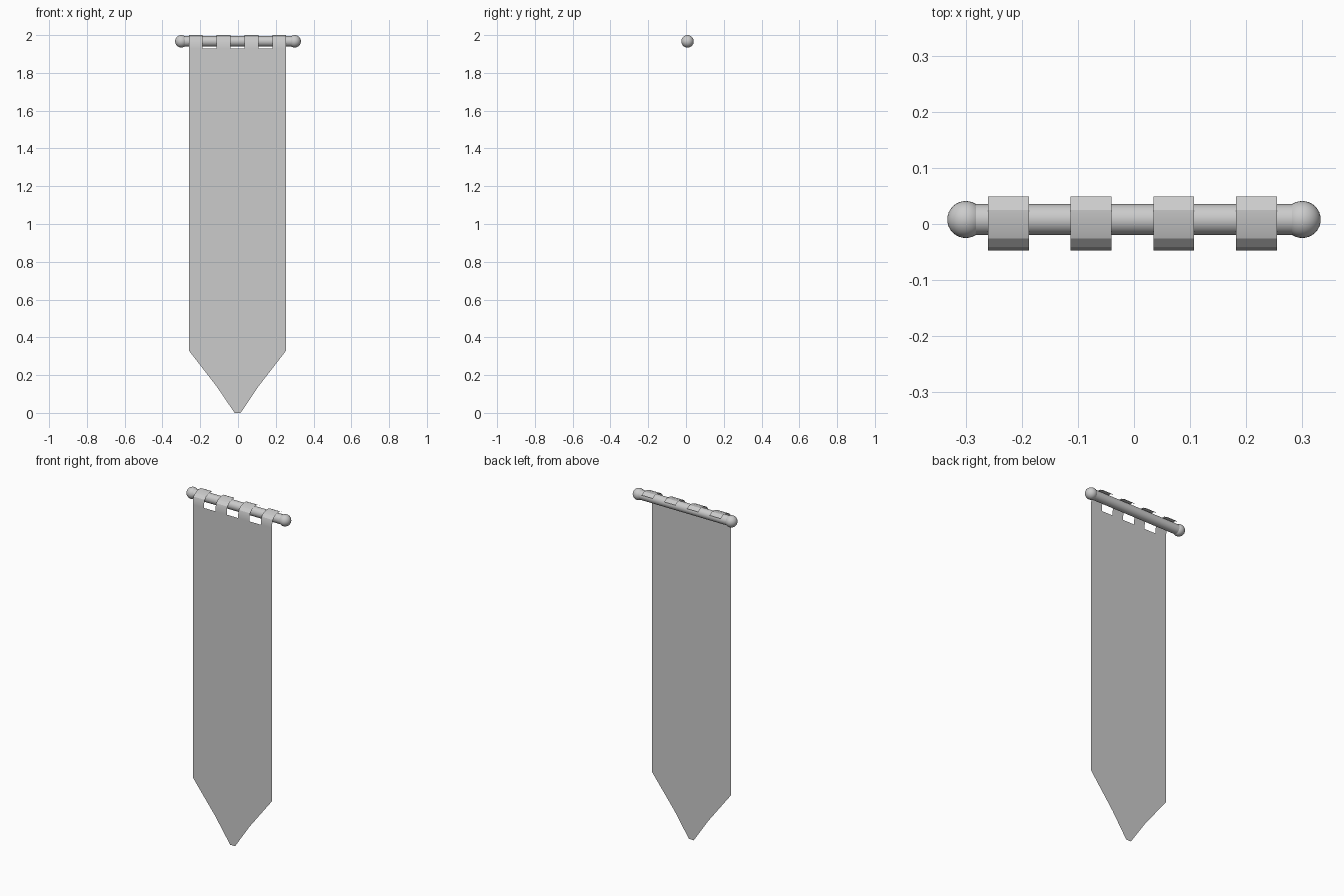
import bpy, bmesh, math

if "Cube" in bpy.data.objects:
    bpy.data.objects.remove(bpy.data.objects["Cube"])

ROD_Y, ROD_Z = 0.008, 1.967
FRONT_Y, TOP_Z = -0.047, 1.93


def finish(obj, name, angle=40):
    obj.name = name
    bpy.ops.object.select_all(action='DESELECT')
    obj.select_set(True)
    bpy.context.view_layer.objects.active = obj
    bpy.ops.object.shade_smooth_by_angle(angle=math.radians(angle))


# Rod
bpy.ops.mesh.primitive_cylinder_add(vertices=32, radius=0.0275, depth=0.58,
                                    location=(0, ROD_Y, ROD_Z),
                                    rotation=(0, math.pi / 2, 0))
finish(bpy.context.object, "rod")

# Ball at each end of the rod
for side, label in ((-1, "left"), (1, "right")):
    bpy.ops.mesh.primitive_uv_sphere_add(segments=32, ring_count=16, radius=0.033,
                                         location=(side * 0.3, ROD_Y, ROD_Z))
    finish(bpy.context.object, "finial_" + label)

# Cloth: a single thin sheet with a pointed lower end and open hanging tabs
bm = bmesh.new()
tabs = [(-0.26 + 0.1472 * i, -0.187 + 0.1472 * i) for i in range(4)]
top_xs = [x for tab in tabs for x in tab]
tip = [(0.255, 0.33), (0.108, 0.14), (0.014, 0.0),
       (-0.018, 0.0), (-0.113, 0.14), (-0.26, 0.33)]
top_verts = [bm.verts.new((x, FRONT_Y, TOP_Z)) for x in top_xs]
tip_verts = [bm.verts.new((x, FRONT_Y, z)) for x, z in tip]
bm.faces.new(top_verts[::-1] + tip_verts[::-1])

# Tabs: curl up from the cloth and over the rod
curl = [(-0.047, 1.955), (-0.041, 1.975), (-0.026, 1.990),
        (0.0, 1.999), (0.025, 2.0), (0.049, 1.987)]
for i in range(4):
    a, b = top_verts[2 * i], top_verts[2 * i + 1]
    for y, z in curl:
        c = bm.verts.new((a.co.x, y, z))
        d = bm.verts.new((b.co.x, y, z))
        bm.faces.new((a, b, d, c))
        a, b = c, d
bmesh.ops.recalc_face_normals(bm, faces=bm.faces)
bm.faces.ensure_lookup_table()
if bm.faces[0].normal.y > 0:
    bmesh.ops.reverse_faces(bm, faces=bm.faces)
mesh = bpy.data.meshes.new("banner_cloth")
bm.to_mesh(mesh)
bm.free()
cloth = bpy.data.objects.new("banner_cloth", mesh)
bpy.context.collection.objects.link(cloth)
finish(cloth, "banner_cloth", 25)
